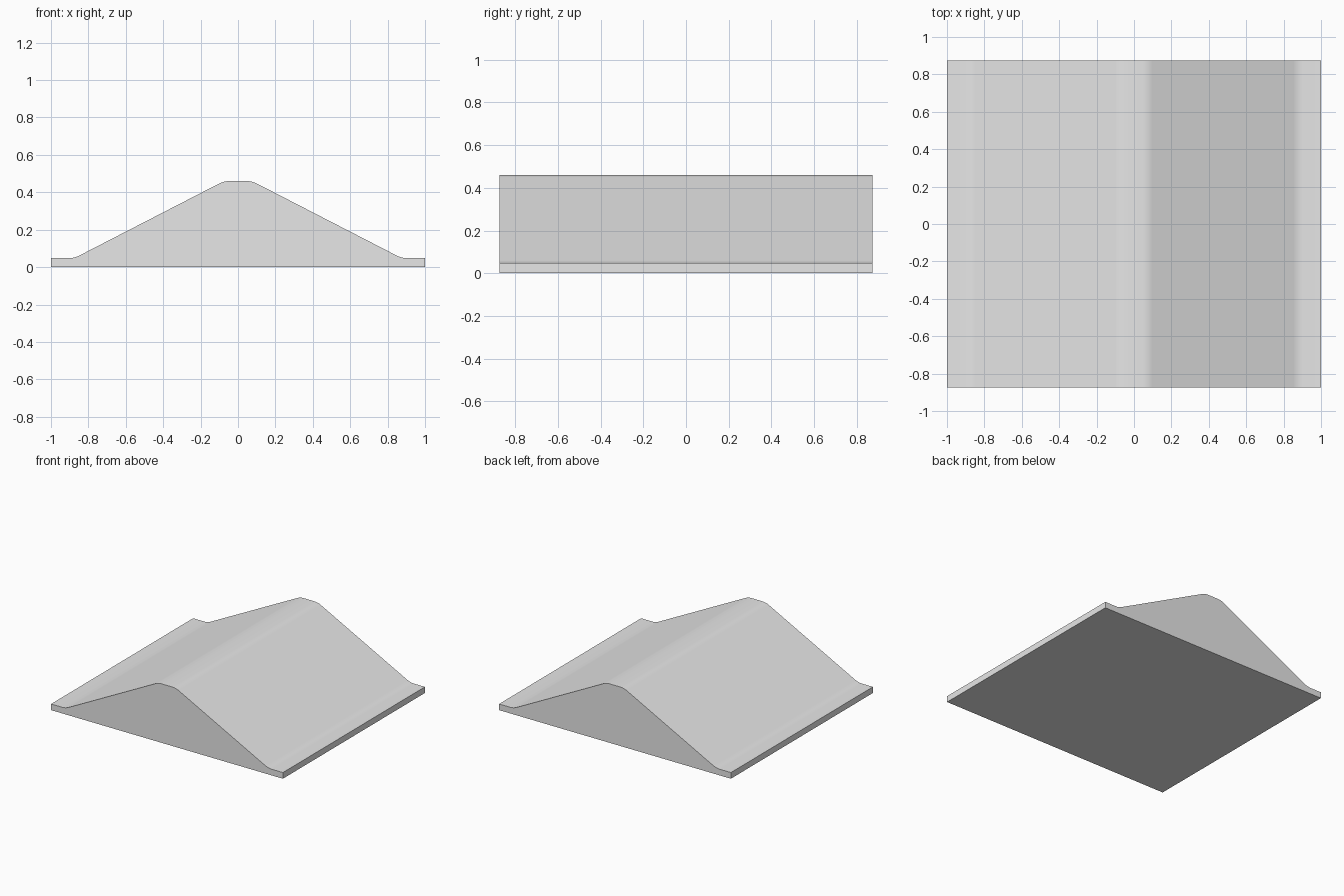
import bpy
import bmesh
import math
from mathutils import Vector

cube = bpy.data.objects.get("Cube")
if cube:
    bpy.data.objects.remove(cube, do_unlink=True)

HALF_DEPTH = 0.875
RIDGE, RIM = 0.46, 0.048

# Single plain grey
grey = bpy.data.materials.new("light_grey")
grey.use_nodes = True
grey.diffuse_color = (0.8, 0.8, 0.8, 1)
grey.node_tree.nodes["Principled BSDF"].inputs["Base Color"].default_value = (0.8, 0.8, 0.8, 1)

# Mirrored end profile: thin rim, sloping side, flat ridge
half = [(1, 0), (1, RIM), (0.875, RIM), (0.075, RIDGE)]
profile = half + [(-x, z) for x, z in reversed(half)]

# Extrude the profile along the depth
bm = bmesh.new()
end = bm.faces.new([bm.verts.new((x, -HALF_DEPTH, z)) for x, z in profile])
extruded = bmesh.ops.extrude_face_region(bm, geom=[end])["geom"]
bmesh.ops.translate(bm, vec=Vector((0, 2 * HALF_DEPTH, 0)),
                    verts=[g for g in extruded if isinstance(g, bmesh.types.BMVert)])
bmesh.ops.recalc_face_normals(bm, faces=bm.faces[:])

# Round the ridge shoulders and the feet of the slopes
bends = [e for e in bm.edges
         if abs(e.verts[0].co.y - e.verts[1].co.y) > 1
         and abs(e.verts[0].co.x) < 0.95]
bmesh.ops.bevel(bm, geom=bends, offset=0.026, offset_type='OFFSET', segments=4,
                profile=0.5, affect='EDGES', clamp_overlap=True)
bmesh.ops.recalc_face_normals(bm, faces=bm.faces[:])

mesh = bpy.data.meshes.new("ridged_roof")
bm.to_mesh(mesh)
bm.free()
mesh.materials.append(grey)
roof = bpy.data.objects.new("ridged_roof", mesh)
bpy.context.collection.objects.link(roof)

# Smooth bends, crisp rims and ends
bpy.ops.object.select_all(action='DESELECT')
roof.select_set(True)
bpy.context.view_layer.objects.active = roof
bpy.ops.object.shade_smooth_by_angle(angle=math.radians(30))
